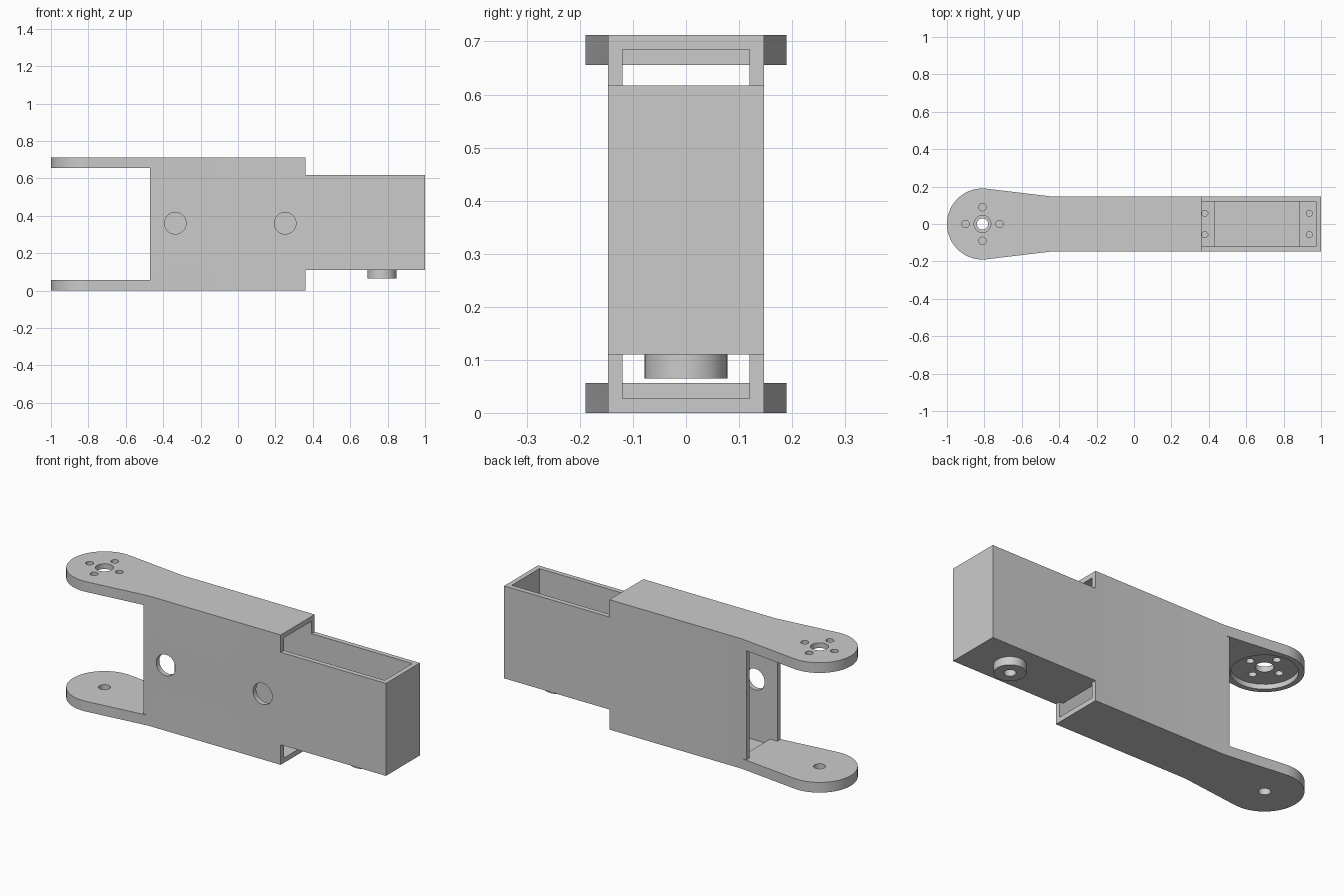
import bpy, bmesh, math
from mathutils import Vector, Matrix

if "Cube" in bpy.data.objects:
    bpy.data.objects.remove(bpy.data.objects["Cube"], do_unlink=True)

# Single plain grey
grey = bpy.data.materials.new("matte grey")
grey.use_nodes = True
grey.diffuse_color = (0.6, 0.6, 0.6, 1)
grey.node_tree.nodes["Principled BSDF"].inputs["Base Color"].default_value = (0.6, 0.6, 0.6, 1)

HEIGHT = 0.712
HALF_W = 0.147      # half width of the housing
INNER_W = 0.12      # half width of the cavity
ARM_T = 0.056       # arm thickness
WALL = 0.027
PIVOT = -0.81       # arm pivot
SHAFT = 0.77        # boss pivot


def finish(bm, name):
    bmesh.ops.recalc_face_normals(bm, faces=bm.faces)
    mesh = bpy.data.meshes.new(name)
    bm.to_mesh(mesh)
    bm.free()
    mesh.materials.append(grey)
    obj = bpy.data.objects.new(name, mesh)
    bpy.context.collection.objects.link(obj)
    return obj


def extrude(name, points, vector):
    bm = bmesh.new()
    face = bm.faces.new([bm.verts.new(p) for p in points])
    out = bmesh.ops.extrude_face_region(bm, geom=[face])
    moved = [g for g in out["geom"] if isinstance(g, bmesh.types.BMVert)]
    bmesh.ops.translate(bm, verts=moved, vec=Vector(vector))
    return finish(bm, name)


def side_profile(name, xz, half):
    return extrude(name, [(x, -half, z) for x, z in xz], (0, 2 * half, 0))


def cylinder(name, center, radius, depth, axis="Z", sides=48):
    bm = bmesh.new()
    turn = Matrix.Rotation(math.pi / 2, 4, "X") if axis == "Y" else Matrix()
    bmesh.ops.create_cone(bm, cap_ends=True, segments=sides, radius1=radius,
                          radius2=radius, depth=depth,
                          matrix=Matrix.Translation(center) @ turn)
    return finish(bm, name)


def combine(target, tool, operation):
    bpy.context.view_layer.objects.active = target
    mod = target.modifiers.new(operation, "BOOLEAN")
    mod.operation = operation
    mod.solver = "EXACT"
    mod.object = tool
    bpy.ops.object.modifier_apply(modifier=mod.name)
    bpy.data.objects.remove(tool, do_unlink=True)


# Stepped housing block
housing = side_profile("bracket_housing", [
    (-0.47, 0), (0.362, 0), (0.362, 0.11), (1, 0.11),
    (1, 0.617), (0.362, 0.617), (0.362, HEIGHT), (-0.47, HEIGHT)], HALF_W)

# Rounded, tapering arms at top and bottom
start = math.radians(83)
steps = 40
for name, z in (("lower_arm", 0), ("upper_arm", HEIGHT - ARM_T)):
    outline = [(-0.44, HALF_W, z)]
    for i in range(steps + 1):
        a = start + (2 * math.pi - 2 * start) * i / steps
        outline.append((PIVOT + 0.19 * math.cos(a), 0.19 * math.sin(a), z))
    outline.append((-0.44, -HALF_W, z))
    combine(housing, extrude(name, outline, (0, 0, ARM_T)), "UNION")

# Hollow interior with motor pocket and two screw ledges
LEDGE, FLOOR = 0.44, 0.11 + WALL
cavity = side_profile("cavity", [
    (-0.48, ARM_T), (-0.425, ARM_T), (-0.425, WALL), (0.37, WALL),
    (0.37, 0.11), (0.34, 0.11), (0.34, LEDGE), (0.43, LEDGE),
    (0.43, FLOOR), (0.885, FLOOR), (0.885, LEDGE), (0.973, LEDGE),
    (0.973, HEIGHT - WALL), (-0.425, HEIGHT - WALL),
    (-0.425, HEIGHT - ARM_T), (-0.48, HEIGHT - ARM_T)], INNER_W)
combine(housing, cavity, "DIFFERENCE")

# Pivot boss under the pocket
combine(housing, cylinder("pivot_boss", (SHAFT, 0, 0.095), 0.078, 0.06), "UNION")

# Holes: boss, arm pivots, horn recess
cuts = [
    ((SHAFT, 0, 0.08), 0.03, 0.06, "Z"),
    ((PIVOT, 0, 0.03), 0.03, 0.1, "Z"),
    ((PIVOT, 0, HEIGHT - ARM_T), 0.163, 2 * WALL, "Z"),
    ((PIVOT, 0, HEIGHT - WALL), 0.045, 0.12, "Z"),
]
# Horn screw holes
for dx, dy in ((1, 0), (-1, 0), (0, 1), (0, -1)):
    cuts.append(((PIVOT + 0.09 * dx, 0.09 * dy, HEIGHT - WALL), 0.02, 0.12, "Z"))
# Cable holes in the front wall only
for x in (-0.335, 0.252):
    cuts.append(((x, -HALF_W, 0.36), 0.058, 0.1, "Y"))
# Ledge screw holes
for x in (0.379, 0.937):
    for y in (-0.057, 0.057):
        cuts.append(((x, y, LEDGE), 0.016, 0.16, "Z"))
for center, radius, depth, axis in cuts:
    combine(housing, cylinder("hole", center, radius, depth, axis, 32), "DIFFERENCE")

# Smooth round surfaces, crisp edges
bpy.ops.object.select_all(action="DESELECT")
housing.select_set(True)
bpy.context.view_layer.objects.active = housing
bpy.ops.object.shade_smooth_by_angle(angle=math.radians(30))
